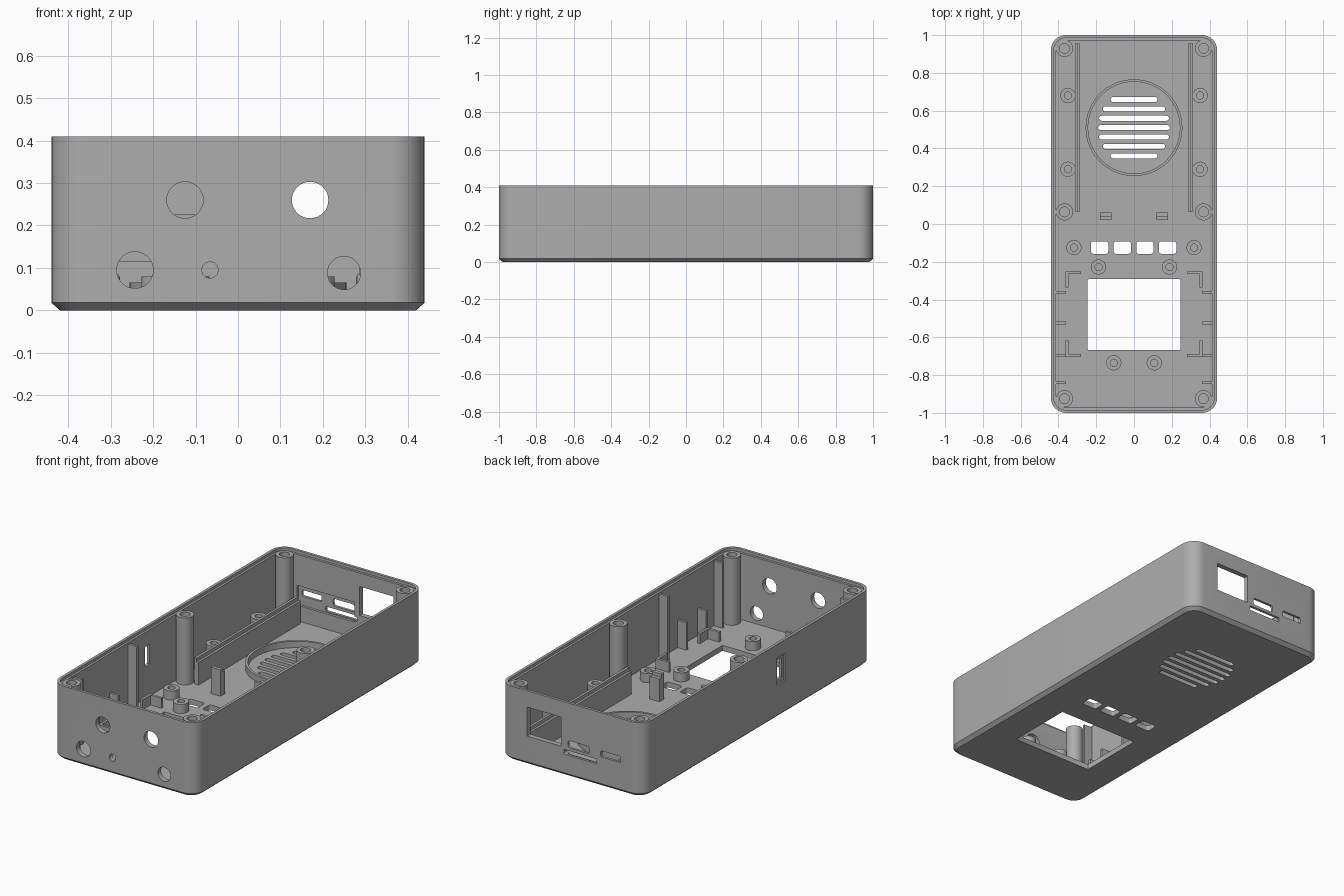
import bpy, bmesh, math
from mathutils import Vector

cube = bpy.data.objects.get("Cube")
if cube:
    bpy.data.objects.remove(cube, do_unlink=True)

grey = bpy.data.materials.new("mid_grey_plastic")
grey.use_nodes = True
grey.diffuse_color = (0.42, 0.42, 0.42, 1)
grey.node_tree.nodes["Principled BSDF"].inputs["Base Color"].default_value = (0.42, 0.42, 0.42, 1)

FLOOR, RIM, TOP = 0.03, 0.395, 0.41
SINK = 0.005  # how far parts sink into the floor


def rounded(cx, cy, hx, hy, r=0.0, n=8):
    """Outline of a rectangle with rounded corners; r equal to a half size gives a slot or circle."""
    if r == 0:
        return [(cx + hx, cy + hy), (cx - hx, cy + hy), (cx - hx, cy - hy), (cx + hx, cy - hy)]
    pts = []
    for q, (sx, sy) in enumerate([(1, 1), (-1, 1), (-1, -1), (1, -1)]):
        for i in range(n + 1):
            a = math.pi / 2 * (q + i / n)
            p = Vector((cx + sx * (hx - r) + r * math.cos(a), cy + sy * (hy - r) + r * math.sin(a)))
            if not pts or min((p - pts[-1]).length, (p - pts[0]).length) > 1e-5:
                pts.append(p)
    return [tuple(p) for p in pts]


def disc(cx, cy, r, n=8):
    return rounded(cx, cy, r, r, r, n)


def loft(bm, layers, axis="Z", closed=False):
    """Join equal-sized outlines, each given with its depth along the axis."""
    place = {"Z": lambda u, v, w: (u, v, w), "Y": lambda u, v, w: (u, w, v),
             "X": lambda u, v, w: (w, u, v)}[axis]
    rings = [[bm.verts.new(place(u, v, w)) for u, v in pts] for pts, w in layers]
    n = len(rings[0])
    pairs = list(zip(rings, rings[1:]))
    if closed:
        pairs.append((rings[-1], rings[0]))
    else:
        bm.faces.new(rings[0][::-1])
        bm.faces.new(rings[-1])
    for a, b in pairs:
        for i in range(n):
            j = (i + 1) % n
            bm.faces.new((a[i], a[j], b[j], b[i]))


def prism(bm, outline, lo, hi, axis="Z"):
    loft(bm, [(outline, lo), (outline, hi)], axis)


def block(bm, x0, x1, y0, y1, top):
    prism(bm, rounded((x0 + x1) / 2, (y0 + y1) / 2, abs(x1 - x0) / 2, abs(y1 - y0) / 2), FLOOR - SINK, top)


def finish(name, bm):
    bmesh.ops.recalc_face_normals(bm, faces=bm.faces[:])
    mesh = bpy.data.meshes.new(name)
    bm.to_mesh(mesh)
    bm.free()
    obj = bpy.data.objects.new(name, mesh)
    bpy.context.collection.objects.link(obj)
    mesh.materials.append(grey)
    return obj


def smooth(obj):
    bpy.ops.object.select_all(action="DESELECT")
    obj.select_set(True)
    bpy.context.view_layer.objects.active = obj
    bpy.ops.object.shade_smooth_by_angle(angle=math.radians(30))


def tube(name, x, y, r, hole, top, depth):
    """Screw post with a blind hole."""
    bm = bmesh.new()
    loft(bm, [(disc(x, y, r), FLOOR - SINK), (disc(x, y, r), top),
              (disc(x, y, hole), top), (disc(x, y, hole), top - depth)])
    smooth(finish(name, bm))


# Tray body: chamfered foot, outer wall, stepped rim, cavity
bm = bmesh.new()
loft(bm, [(rounded(0, 0, hx, hy, r), z) for hx, hy, r, z in [
    (0.42, 0.98, 0.06, 0), (0.44, 1, 0.08, 0.018), (0.44, 1, 0.08, TOP),
    (0.425, 0.985, 0.065, TOP), (0.425, 0.985, 0.065, RIM),
    (0.413, 0.972, 0.055, RIM), (0.413, 0.972, 0.055, FLOOR)]])
body = finish("tray_body", bm)

# Openings through the walls and floor
cut = bmesh.new()
prism(cut, rounded(0, -0.48, 0.245, 0.188, 0.006, 2), -0.1, 0.1)
for x in (-0.182, -0.062, 0.058, 0.178):
    prism(cut, rounded(x, -0.125, 0.046, 0.033, 0.013, 4), -0.1, 0.1)
for i, half in enumerate((0.125, 0.165, 0.185, 0.19, 0.185, 0.165, 0.125)):
    prism(cut, rounded(0, 0.361 + i * 0.0497, half, 0.0135, 0.0135, 4), -0.1, 0.1)
for x, z, r in [(-0.125, 0.26, 0.043), (0.17, 0.26, 0.043), (-0.243, 0.095, 0.043),
                (0.25, 0.088, 0.039), (-0.066, 0.095, 0.019)]:
    prism(cut, disc(x, z, r), -1.1, -0.95, "Y")
prism(cut, rounded(0.165, 0.24, 0.104, 0.08), 0.95, 1.1, "Y")
for x, z, hx, hz, r in [(-0.045, 0.183, 0.065, 0.02, 0.012), (-0.055, 0.134, 0.1, 0.013, 0.006),
                        (-0.24, 0.183, 0.06, 0.017, 0.006)]:
    prism(cut, rounded(x, z, hx, hz, r, 3), 0.95, 1.1, "Y")
prism(cut, rounded(-0.2, 0.26, 0.02, 0.055), -0.5, -0.4, "X")

# Shallow recesses around the rear sockets and the side slot
recess = bmesh.new()
prism(recess, rounded(-0.145, 0.17, 0.175, 0.055), 0.95, 0.986, "Y")
prism(recess, rounded(-0.2, 0.26, 0.036, 0.075), -0.5, -0.43, "X")

cutters = [finish("opening_cutter", cut), finish("recess_cutter", recess)]
for c in cutters:
    c.hide_render = True
    mod = body.modifiers.new(c.name, "BOOLEAN")
    mod.operation, mod.solver, mod.object = "DIFFERENCE", "EXACT", c
bpy.context.view_layer.update()
done = bpy.data.meshes.new_from_object(body.evaluated_get(bpy.context.evaluated_depsgraph_get()))
body.modifiers.clear()
body.data = done
for c in cutters:
    bpy.data.objects.remove(c, do_unlink=True)
smooth(body)

# Speaker ring
bm = bmesh.new()
loft(bm, [(disc(0, 0.51, r, 16), z) for r, z in [
    (0.256, FLOOR - SINK), (0.256, 0.065), (0.243, 0.065), (0.243, FLOOR - SINK)]], closed=True)
smooth(finish("speaker_ring", bm))

for side, s in (("left", 1), ("right", -1)):
    # Lid posts and board standoffs
    for y in (0.93, 0.064, -0.925):
        tube(side + "_lid_post", s * 0.368, y, 0.045, 0.026, 0.4, 0.2)
    for y in (0.68, 0.29):
        tube(side + "_board_standoff", s * 0.35, y, 0.04, 0.019, 0.16, 0.08)
    for x, y in ((0.318, -0.125), (0.188, -0.228), (0.107, -0.735)):
        tube(side + "_low_standoff", s * x, y, 0.04, 0.019, 0.08, 0.045)

    # Stepped board rail and end stop
    bm = bmesh.new()
    block(bm, s * 0.299, s * 0.313, 0.066, 0.955, 0.175)
    block(bm, s * 0.286, s * 0.299, 0.066, 0.955, 0.155)
    finish(side + "_board_rail", bm)
    bm = bmesh.new()
    block(bm, s * 0.12, s * 0.18, 0.02, 0.04, 0.175)
    block(bm, s * 0.12, s * 0.18, 0.04, 0.06, 0.155)
    finish(side + "_board_stop", bm)

    # Wall ribs
    for y, top in ((-0.362, 0.388), (-0.524, 0.18), (-0.697, 0.18), (-0.84, 0.388)):
        bm = bmesh.new()
        block(bm, s * 0.36, s * 0.418, y - 0.007, y + 0.007, top)
        finish(side + "_wall_rib", bm)

    # Corner brackets around the display
    for y, d in ((-0.252, -1), (-0.703, 1)):
        bm = bmesh.new()
        block(bm, s * 0.28, s * 0.362, y, y + d * 0.014, 0.085)
        block(bm, s * 0.348, s * 0.362, y + d * 0.014, y + d * 0.085, 0.085)
        finish(side + "_display_bracket", bm)
